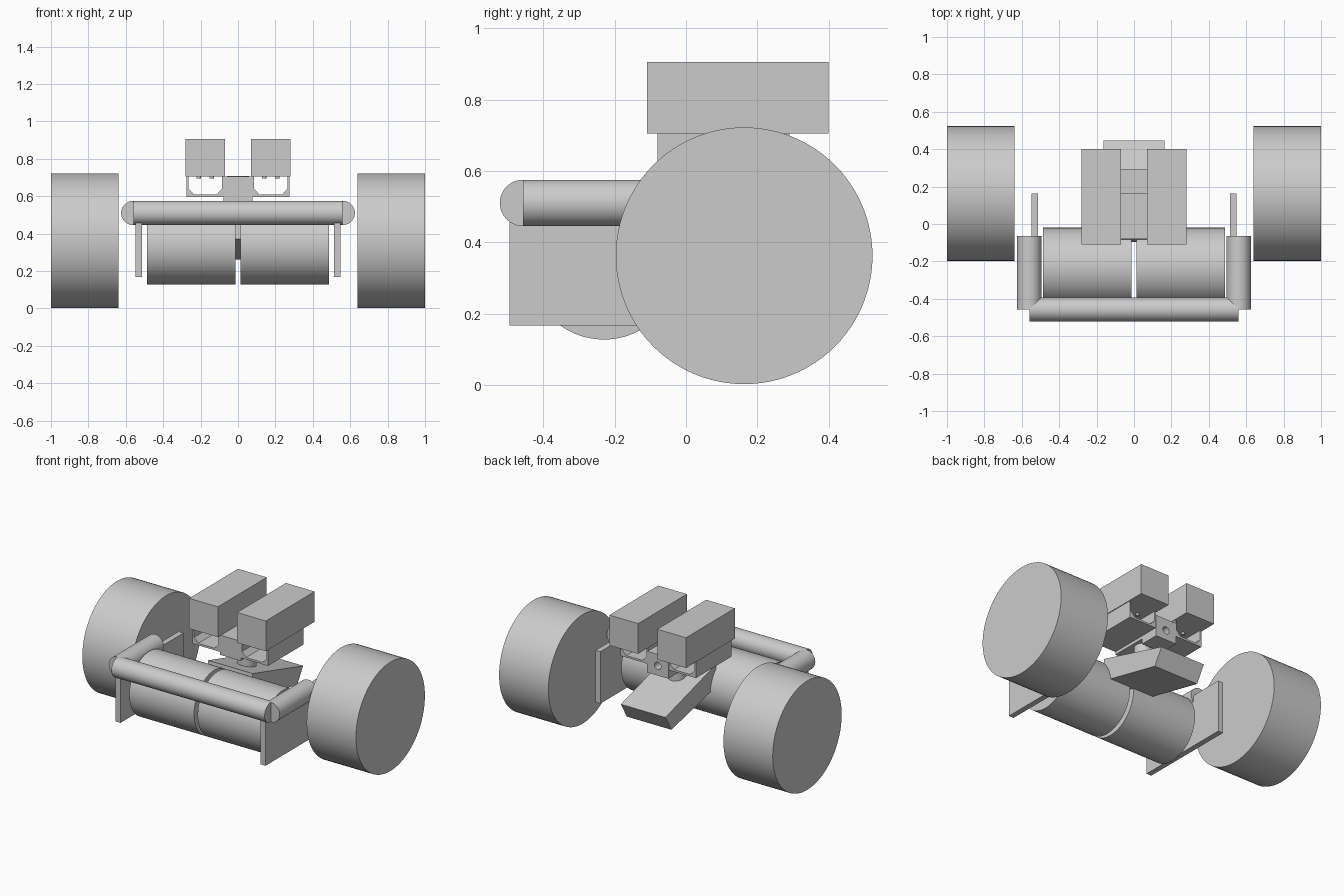
import bpy, bmesh, math
from mathutils import Matrix, Vector

cube = bpy.data.objects.get("Cube")
if cube:
    bpy.data.objects.remove(cube, do_unlink=True)

grey = bpy.data.materials.new("plain_grey")
grey.use_nodes = True
grey.diffuse_color = (0.6, 0.6, 0.6, 1)
grey.node_tree.nodes["Principled BSDF"].inputs["Base Color"].default_value = (0.6, 0.6, 0.6, 1)


def finish(name, bm, smooth=False):
    bmesh.ops.recalc_face_normals(bm, faces=bm.faces)
    mesh = bpy.data.meshes.new(name)
    bm.to_mesh(mesh)
    bm.free()
    mesh.materials.append(grey)
    obj = bpy.data.objects.new(name, mesh)
    bpy.context.collection.objects.link(obj)
    if smooth:
        bpy.ops.object.select_all(action='DESELECT')
        obj.select_set(True)
        bpy.context.view_layer.objects.active = obj
        bpy.ops.object.shade_smooth_by_angle(angle=math.radians(30))
    return obj


def box(name, xs, ys, zs):
    bm = bmesh.new()
    bmesh.ops.create_cube(bm, size=1)
    for v in bm.verts:
        v.co = [s[0] if c < 0 else s[1] for c, s in zip(v.co, (xs, ys, zs))]
    return finish(name, bm)


def rod(name, start, end, radius, sides=64):
    a, b = Vector(start), Vector(end)
    turn = (b - a).to_track_quat('Z', 'Y').to_matrix().to_4x4()
    bm = bmesh.new()
    bmesh.ops.create_cone(bm, cap_ends=True, segments=sides, radius1=radius, radius2=radius,
                          depth=(b - a).length, matrix=Matrix.Translation((a + b) / 2) @ turn)
    return finish(name, bm, True)


def prism(name, points, direction):
    """Extrude a closed outline of 3D points along a direction."""
    bm = bmesh.new()
    face = bm.faces.new([bm.verts.new(p) for p in points])
    new = bmesh.ops.extrude_face_region(bm, geom=[face])["geom"]
    bmesh.ops.translate(bm, vec=direction,
                        verts=[v for v in new if isinstance(v, bmesh.types.BMVert)])
    return finish(name, bm)


def span(side, a, b):
    return sorted((side * a, side * b))


# Parts on both sides
for side, word in ((-1, "right"), (1, "left")):
    rod(word + "_wheel", (side * 0.64, 0.163, 0.362), (side, 0.163, 0.362), 0.36, 96)
    rod(word + "_roller", (side * 0.013, -0.23, 0.337), (side * 0.487, -0.23, 0.337), 0.21, 96)
    rod(word + "_side_tube", (side * 0.56, -0.457, 0.51), (side * 0.56, -0.065, 0.51), 0.065)
    box(word + "_side_plate", span(side, 0.512, 0.548), (-0.495, 0.163), (0.167, 0.51))
    box(word + "_upper_block", span(side, 0.07, 0.28), (-0.11, 0.40), (0.705, 0.905))

    # Open tray under each block, with filled lower corners
    tray = [(0.075, 0.705), (0.075, 0.595), (0.275, 0.595), (0.275, 0.705), (0.265, 0.705),
            (0.265, 0.64), (0.235, 0.608), (0.115, 0.608), (0.085, 0.64), (0.085, 0.705)]
    prism(word + "_tray", [(side * x, -0.08, z) for x, z in tray], (0, 0.37, 0))
    for x in (0.14, 0.21):
        for y in (0.0, 0.2):
            rod(word + "_tray_screw", (side * x, y, 0.693), (side * x, y, 0.706), 0.012, 16)

# Front bumper tube
rod("front_tube", (-0.56, -0.457, 0.51), (0.56, -0.457, 0.51), 0.065)

# Sloping lower body
body = [(-0.08, 0.515), (-0.095, 0.37), (0.385, 0.26), (0.447, 0.365)]
prism("sloping_body", [(-0.163, y, z) for y, z in body], (0.326, 0, 0))

# Centre mount with a post and a bored rear block
box("centre_mount", (-0.077, 0.077), (-0.08, 0.165), (0.575, 0.705))
rod("centre_post", (0, 0.09, 0.42), (0, 0.09, 0.707), 0.058)
rear = box("rear_mount", (-0.077, 0.077), (0.165, 0.295), (0.54, 0.68))
bore = rod("bore_cutter", (0, 0.2, 0.605), (0, 0.33, 0.605), 0.024, 32)
bore.hide_render = True
bore.hide_viewport = True
cut = rear.modifiers.new("bore", 'BOOLEAN')
cut.operation = 'DIFFERENCE'
cut.object = bore
